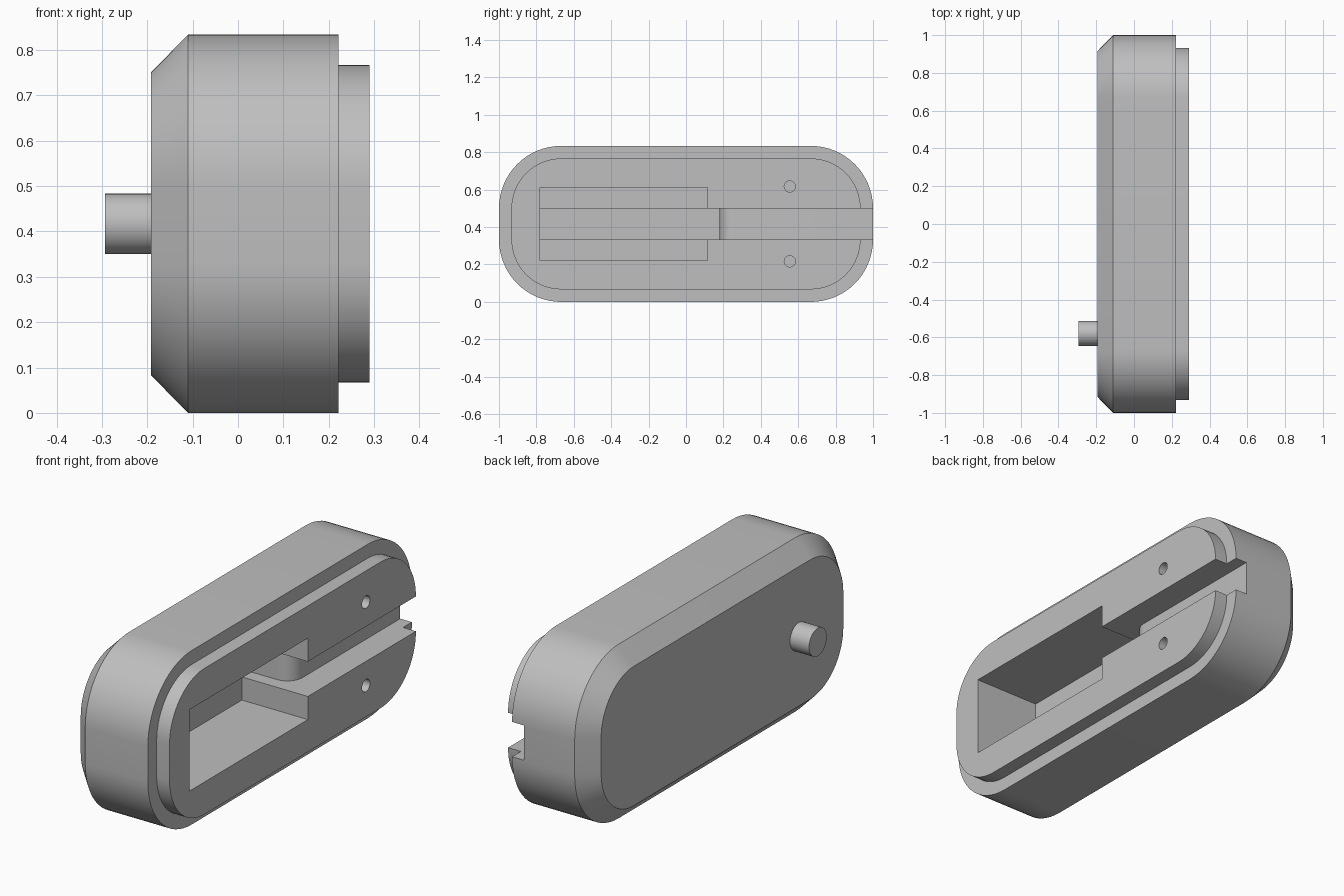
import bpy, bmesh, math
from mathutils import Vector

cube = bpy.data.objects.get("Cube")
if cube:
    bpy.data.objects.remove(cube, do_unlink=True)

MID = 0.417          # height of the long axis
HALF = 1.0           # half length along y
RADIUS = 0.333       # corner radius of the housing

grey = bpy.data.materials.new("plain_grey")
grey.use_nodes = True
grey.diffuse_color = (0.52, 0.52, 0.52, 1)
grey.node_tree.nodes["Principled BSDF"].inputs["Base Color"].default_value = (0.52, 0.52, 0.52, 1)


def loft(name, rings):
    """Skin closed rings of points and cap both ends."""
    bm = bmesh.new()
    loops = [[bm.verts.new(p) for p in ring] for ring in rings]
    for a, b in zip(loops, loops[1:]):
        for i in range(len(a)):
            j = (i + 1) % len(a)
            bm.faces.new((a[i], a[j], b[j], b[i]))
    bm.faces.new(loops[0])
    bm.faces.new(loops[-1])
    bmesh.ops.recalc_face_normals(bm, faces=bm.faces)
    mesh = bpy.data.meshes.new(name)
    bm.to_mesh(mesh)
    bm.free()
    mesh.materials.append(grey)
    obj = bpy.data.objects.new(name, mesh)
    bpy.context.collection.objects.link(obj)
    return obj


def rounded_ring(x, inset, steps=16):
    """Rounded rectangle in the yz plane, offset inwards."""
    r = RADIUS - inset
    cy, cz = HALF - RADIUS, MID - RADIUS
    ring = []
    for k, (sy, sz) in enumerate([(1, 1), (-1, 1), (-1, -1), (1, -1)]):
        for i in range(steps + 1):
            a = math.pi / 2 * (k + i / steps)
            ring.append(Vector((x, sy * cy + r * math.cos(a), MID + sz * cz + r * math.sin(a))))
    return ring


def rod(name, x0, x1, y, z, r, sides=32):
    angles = [math.tau * i / sides for i in range(sides)]
    return loft(name, [[(x, y + r * math.cos(a), z + r * math.sin(a)) for a in angles]
                       for x in (x0, x1)])


def slab(name, profile, z0, z1):
    """Extrude a (y, x) profile upwards."""
    return loft(name, [[(x, y, z) for y, x in profile] for z in (z0, z1)])


def smooth(obj):
    bpy.ops.object.select_all(action="DESELECT")
    obj.select_set(True)
    bpy.context.view_layer.objects.active = obj
    bpy.ops.object.shade_smooth_by_angle(angle=math.radians(30))


# Housing with chamfered outer face and a raised lip on the open side
housing = loft("housing", [rounded_ring(x, inset) for x, inset in
                           [(-0.192, 0.083), (-0.11, 0), (0.222, 0), (0.222, 0.067), (0.29, 0.067)]])

# Rectangular pocket
pocket = slab("pocket_cutter", [(-0.78, 0.4), (-0.78, -0.06), (0.115, -0.06), (0.115, 0.4)], 0.222, 0.612)

# Channel: deep beside the pocket, then a rounded step up to a shallow run out of the end
r = 0.08
arc = [(0.18 + r - r * math.cos(a), r + r * math.sin(a))
       for a in [math.pi / 2 * i / 10 for i in range(11)]]
channel = slab("channel_cutter", [(-0.78, 0.4), (-0.78, -0.1), (0.18, -0.1)] + arc
               + [(1.1, 0.16), (1.1, 0.4)], 0.333, 0.5)

# Two screw holes
holes = [rod("hole_cutter", 0.1, 0.4, 0.555, MID + s * 0.2, 0.03, 24) for s in (1, -1)]

for cutter in [pocket, channel] + holes:
    mod = housing.modifiers.new("cut", "BOOLEAN")
    mod.operation = "DIFFERENCE"
    mod.solver = "EXACT"
    mod.object = cutter
    bpy.context.view_layer.objects.active = housing
    bpy.ops.object.modifier_apply(modifier=mod.name)
    bpy.data.objects.remove(cutter, do_unlink=True)
smooth(housing)

# Round peg on the closed side
peg = rod("peg", -0.293, -0.185, -0.58, MID, 0.067)
smooth(peg)
